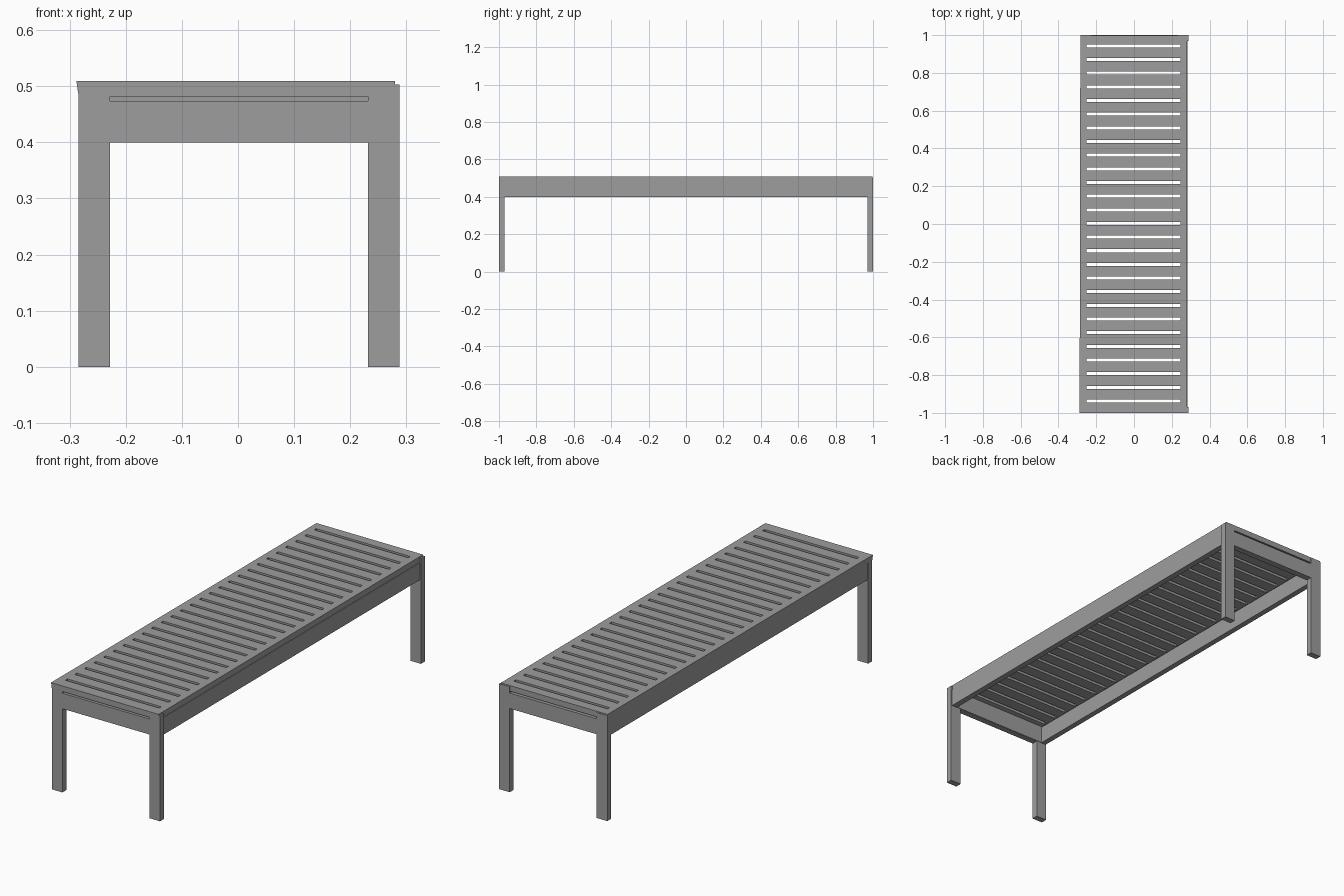
import bpy, bmesh

if "Cube" in bpy.data.objects:
    bpy.data.objects.remove(bpy.data.objects["Cube"])

grey = bpy.data.materials.new("dark_grey")
grey.diffuse_color = (0.34, 0.34, 0.34, 1)
grey.use_nodes = True
grey.node_tree.nodes["Principled BSDF"].inputs["Base Color"].default_value = grey.diffuse_color


def box(name, x0, x1, y0, y1, z0, z1):
    bm = bmesh.new()
    bmesh.ops.create_cube(bm, size=1)
    for v in bm.verts:
        v.co.x = x1 if v.co.x > 0 else x0
        v.co.y = y1 if v.co.y > 0 else y0
        v.co.z = z1 if v.co.z > 0 else z0
    return finish(name, bm)


def finish(name, bm):
    me = bpy.data.meshes.new(name)
    bmesh.ops.recalc_face_normals(bm, faces=bm.faces)
    bm.to_mesh(me)
    bm.free()
    me.materials.append(grey)
    ob = bpy.data.objects.new(name, me)
    bpy.context.collection.objects.link(ob)
    return ob


# Slatted seat: a grid of strips whose middle column skips the slots
TOP, RIM, UNDER = 0.509, 0.482, 0.488
SLOTS, PITCH, SLOT_W, MID = 27, 0.0723, 0.016, 0.003
xs = [-0.286, -0.252, 0.245, 0.28]
ys = [-1.0]
for i in range(SLOTS):
    c = MID + (i - SLOTS // 2) * PITCH
    ys += [c - SLOT_W / 2, c + SLOT_W / 2]
ys.append(0.998)

bm = bmesh.new()
grid = [[bm.verts.new((x, y, TOP)) for y in ys] for x in xs]
for i in range(3):
    for j in range(len(ys) - 1):
        if i == 1 and j % 2 == 1:
            continue  # open slot
        bm.faces.new((grid[i][j], grid[i + 1][j],
                      grid[i + 1][j + 1], grid[i][j + 1]))
top_verts = set(bm.verts)
ext = bmesh.ops.extrude_face_region(bm, geom=bm.faces[:], use_keep_orig=True)
for v in [g for g in ext["geom"] if isinstance(g, bmesh.types.BMVert)]:
    # slats are thinner than the surrounding rim
    rim = abs(v.co.x) > 0.27 or abs(v.co.y) > 0.99
    v.co.z = RIM if rim else UNDER
    if v.co.x < -0.27:
        v.co.x = -0.284
for v in top_verts:
    if v.co.x < -0.27:
        v.co.x = -0.286 + 0.002 * v.co.y  # slightly skewed left edge
finish("slatted_seat", bm)

# Long side rails, set back a little from the legs
box("left_rail", -0.281, -0.254, -0.97, 0.97, 0.4, RIM)
box("right_rail", 0.254, 0.283, -0.97, 0.97, 0.4, RIM)

# End aprons with a slim shadow gap backed by a liner, and corner legs
for end, s in (("front", -1), ("back", 1)):
    y0, y1 = sorted((s * 0.97, s * 1.0))
    l0, l1 = sorted((s * 0.968, s * 0.975))
    box(end + "_apron", -0.228, 0.232, y0, y1, 0.4, 0.474)
    box(end + "_liner", -0.254, 0.254, l0, l1, 0.401, 0.49)
    box(end + "_left_leg", -0.284, -0.228, y0, y1, 0, 0.503)
    box(end + "_right_leg", 0.232, 0.288, y0, y1, 0, 0.503)
